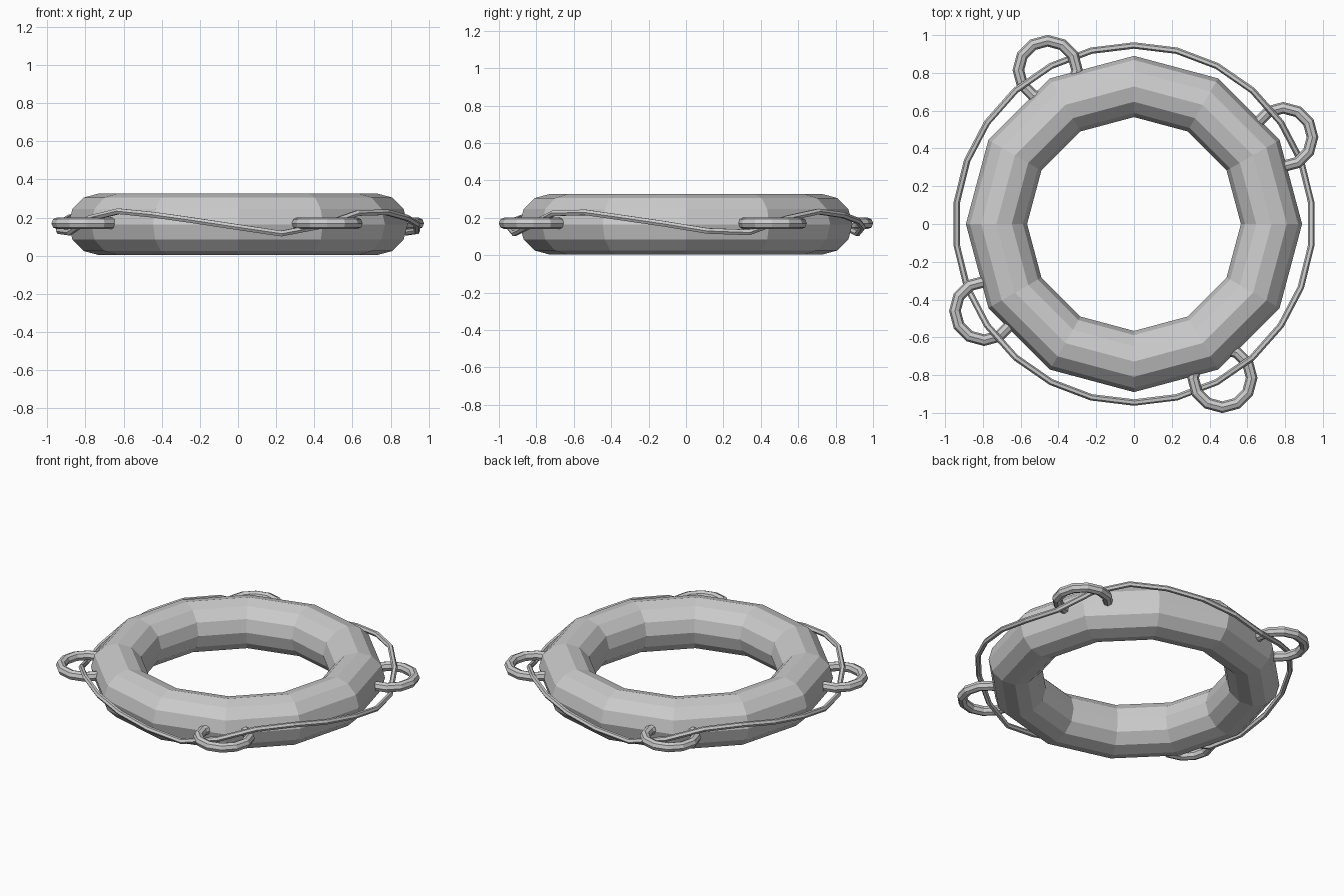
import bpy
from math import cos, sin, radians, tau

if "Cube" in bpy.data.objects:
    bpy.data.objects.remove(bpy.data.objects["Cube"])

MID = 0.165  # height of the ring's centre plane


def torus(name, loc, major, minor, seg, sides, turn=0.0):
    bpy.ops.mesh.primitive_torus_add(location=loc, rotation=(0, 0, turn),
                                     major_radius=major, minor_radius=minor,
                                     major_segments=seg, minor_segments=sides)
    ob = bpy.context.object
    ob.name = name
    for p in ob.data.polygons:
        p.use_smooth = False
    return ob


# Float body: faceted ring
torus("float_ring", (0, 0, MID), 0.728, 0.162, 12, 12)

# Four rope loops sunk into the rim
for i, (x, y) in enumerate([(0.79, 0.46), (-0.457, 0.815),
                            (-0.793, -0.46), (0.468, -0.815)]):
    torus(f"rope_loop_{i + 1}", (x, y, MID + 0.005), 0.155, 0.031, 12, 8,
          radians(30 + 90 * i))

# Grab rope: rises through each loop, then sags to the next
HEIGHTS = [(0, .17), (8, .215), (16, .235), (26, .228), (45, .187),
           (60, .15), (72, .115), (81, .122), (90, .17)]


def rope_height(deg):
    phi = (deg - 30) % 90
    for (a, za), (b, zb) in zip(HEIGHTS, HEIGHTS[1:]):
        if phi <= b:
            return za + (zb - za) * (phi - a) / (b - a)


def rope_curve():
    n = 26
    cu = bpy.data.curves.new("grab_rope", 'CURVE')
    cu.dimensions = '3D'
    cu.bevel_depth = 0.017
    cu.bevel_resolution = 1
    sp = cu.splines.new('POLY')
    sp.points.add(n - 1)
    for i, p in enumerate(sp.points):
        deg = 90 + 360 * i / n
        a = radians(deg)
        p.co = (0.945 * cos(a), 0.945 * sin(a), rope_height(deg), 1)
    sp.use_cyclic_u = True
    sp.use_smooth = False
    ob = bpy.data.objects.new("grab_rope", cu)
    bpy.context.collection.objects.link(ob)


rope_curve()
